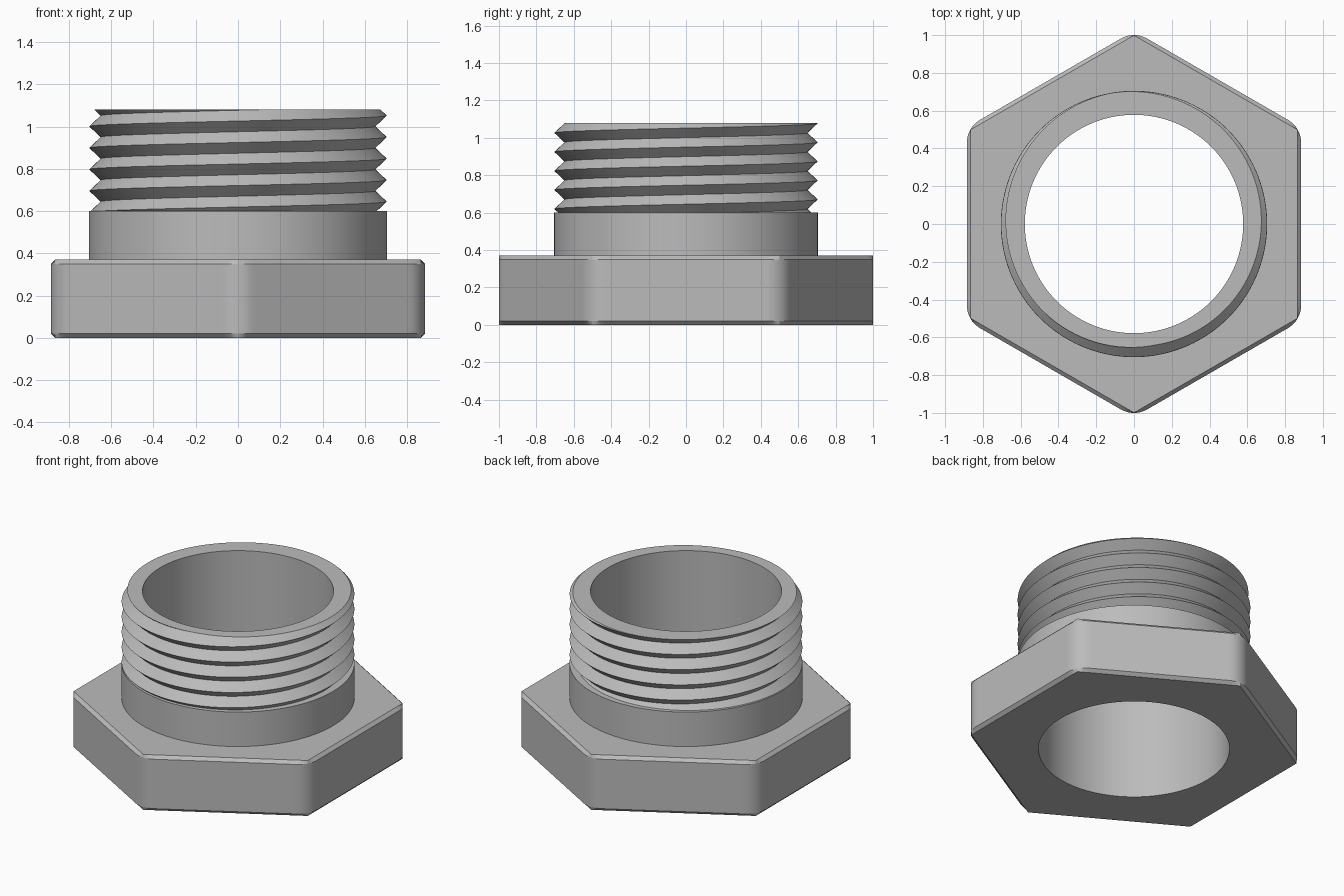
import bpy
import bmesh
from math import sin, cos, tan, pi, tau, sqrt, atan2, radians

cube = bpy.data.objects.get("Cube")
if cube:
    bpy.data.objects.remove(cube, do_unlink=True)

SEG = 360
BORE, COLLAR, ROOT, CREST = 0.578, 0.705, 0.65, 0.704
HEX_TOP, SHOULDER, TOP = 0.37, 0.60, 1.08
APOTHEM, ROUND, CHAMFER = 0.885, 0.14, 0.02
PITCH, CREST_Z = 0.1017, 0.95   # crest height at angle zero

grey = bpy.data.materials.new("grey metal")
grey.use_nodes = True
colour = (0.5, 0.5, 0.5, 1)
grey.diffuse_color = colour
bsdf = next(n for n in grey.node_tree.nodes if n.type == "BSDF_PRINCIPLED")
bsdf.inputs["Base Color"].default_value = colour


def loft(name, rings):
    """Skin a stack of rings; each ring maps an angle to (radius, height)."""
    bm = bmesh.new()
    rows = []
    for ring in rings:
        row = []
        for i in range(SEG + 1):
            a = tau * i / SEG
            r, z = ring(a)
            row.append(bm.verts.new((r * cos(a), r * sin(a), z)))
        rows.append(row)
    for low, high in zip(rows, rows[1:]):
        for i in range(SEG):
            bm.faces.new((low[i], low[i + 1], high[i + 1], high[i]))
    bmesh.ops.remove_doubles(bm, verts=bm.verts, dist=1e-5)
    mesh = bpy.data.meshes.new(name)
    bm.to_mesh(mesh)
    bm.free()
    mesh.materials.append(grey)
    obj = bpy.data.objects.new(name, mesh)
    bpy.context.collection.objects.link(obj)
    bpy.ops.object.select_all(action="DESELECT")
    obj.select_set(True)
    bpy.context.view_layer.objects.active = obj
    bpy.ops.object.shade_smooth_by_angle(angle=radians(20))
    return obj


def circle(r, z):
    return lambda a: (r, z)


def hexagon(apothem, z, rounding=0):
    """Hexagon with flats facing the x axis and optionally rounded corners."""
    centre = apothem / cos(pi / 6) - rounding / cos(pi / 6)
    limit = atan2(rounding * sin(pi / 6), centre + rounding * cos(pi / 6))

    def ring(a):
        off = (a + pi / 6) % (pi / 3) - pi / 6      # angle from flat centre
        corner = pi / 6 - abs(off)                  # angle from corner
        if corner < limit:
            r = centre * cos(corner) + sqrt(rounding ** 2 - (centre * sin(corner)) ** 2)
        else:
            r = apothem / cos(off)
        return r, z
    return ring


def thread_radius(a, z):
    phase = ((z - CREST_Z) / PITCH - a / tau) % 1
    return ROOT + (CREST - ROOT) * abs(2 * phase - 1)


def helix(k):
    """Half-pitch step k of the thread, trimmed flat at both ends."""
    def ring(a):
        z = CREST_Z + PITCH * (k / 2 + a / tau)
        z = min(max(z, SHOULDER), TOP)
        return thread_radius(a, z), z
    return ring


# Chamfered hexagonal flange
loft("hex_flange", [
    circle(BORE, 0),
    hexagon(APOTHEM - CHAMFER, 0),
    hexagon(APOTHEM, CHAMFER, ROUND),
    hexagon(APOTHEM, HEX_TOP - CHAMFER, ROUND),
    hexagon(APOTHEM - CHAMFER, HEX_TOP),
    circle(COLLAR, HEX_TOP),
])

# Plain collar with its shoulder
loft("collar", [circle(COLLAR, HEX_TOP), circle(COLLAR, SHOULDER), circle(ROOT, SHOULDER)])

# Right-handed screw thread closed by the flat rim
loft("screw_thread", [helix(k) for k in range(-10, 5)] + [circle(BORE, TOP)])

# Through hole
loft("bore", [circle(BORE, TOP), circle(BORE, 0)])
